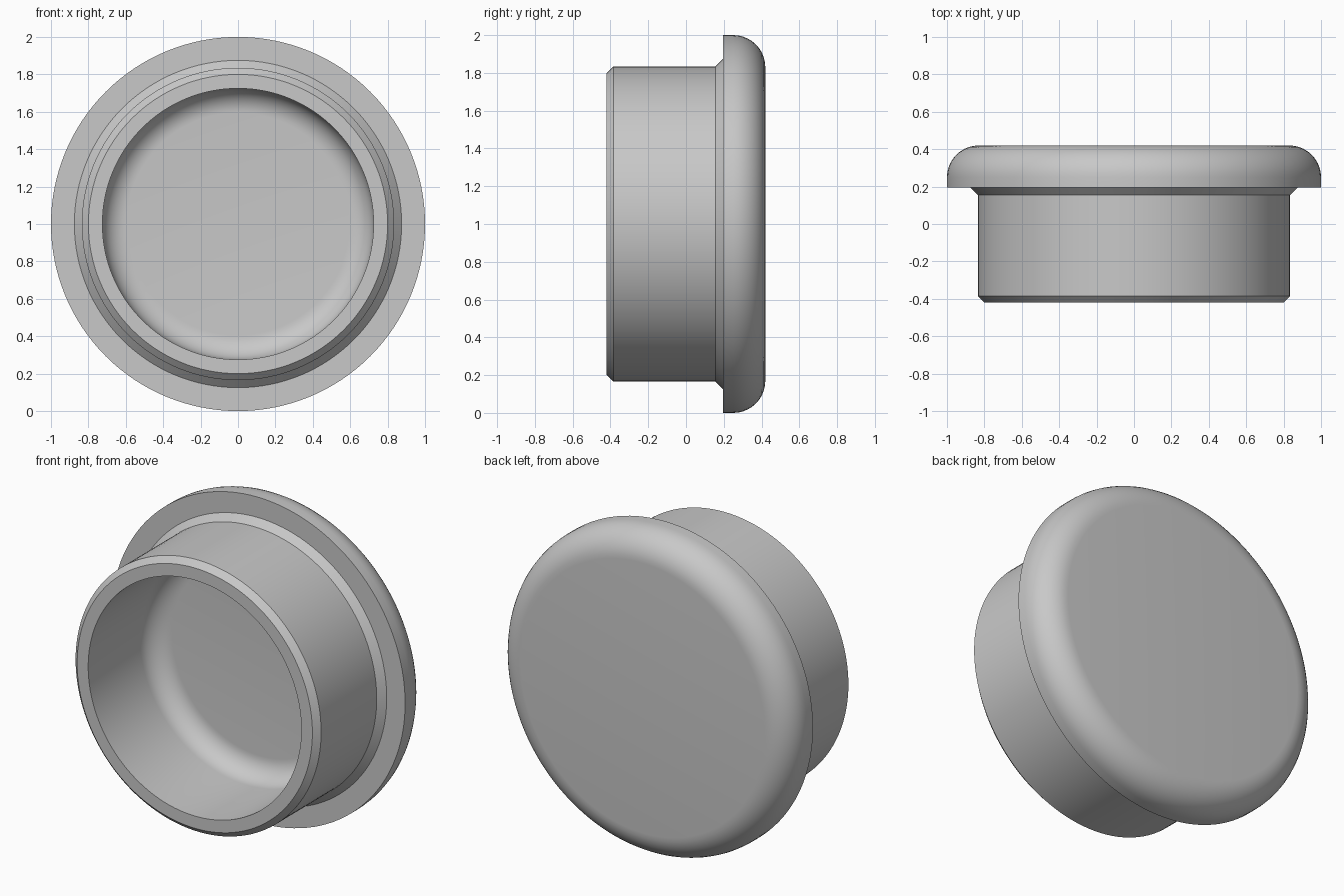
import bpy
import bmesh
from math import sin, cos, pi, radians
from mathutils import Vector

cube = bpy.data.objects.get("Cube")
if cube:
    bpy.data.objects.remove(cube, do_unlink=True)

SEGMENTS = 128

grey = bpy.data.materials.new("plain grey")
grey.use_nodes = True
colour = (0.58, 0.58, 0.58, 1)
grey.diffuse_color = colour
grey.node_tree.nodes["Principled BSDF"].inputs["Base Color"].default_value = colour


def fillet(r, y, radius, steps=10):
    """Quarter arc from the side wall round to the flat face, as (radius, y)."""
    return [(r + radius * cos(i / steps * pi / 2), y + radius * sin(i / steps * pi / 2))
            for i in range(steps + 1)]


def revolve(name, profile):
    """Spin a (radius, y) profile about the y axis through z = 1."""
    bm = bmesh.new()
    verts = [bm.verts.new((r, y, 1)) for r, y in profile]
    edges = [bm.edges.new(pair) for pair in zip(verts, verts[1:])]
    bmesh.ops.spin(bm, geom=verts + edges, cent=(0, 0, 1), axis=(0, 1, 0),
                   angle=2 * pi, steps=SEGMENTS, use_duplicate=False)
    bmesh.ops.remove_doubles(bm, verts=bm.verts[:], dist=0.0001)
    bmesh.ops.recalc_face_normals(bm, faces=bm.faces[:])
    mesh = bpy.data.meshes.new(name)
    bm.to_mesh(mesh)
    bm.free()
    mesh.materials.append(grey)
    obj = bpy.data.objects.new(name, mesh)
    bpy.context.collection.objects.link(obj)
    bpy.ops.object.select_all(action="DESELECT")
    obj.select_set(True)
    bpy.context.view_layer.objects.active = obj
    bpy.ops.object.shade_smooth_by_angle(angle=radians(30))
    return obj


# Hollow sleeve: rounded floor, straight bore, rim and front chamfer
bore = [(0, 0.21)] + fillet(0.595, 0.08, 0.13)[::-1]
sleeve = [(0.725, -0.42), (0.80, -0.42), (0.835, -0.385), (0.835, 0.155)]
# Wide flange: chamfered neck, flat underside, rounded back edge
flange = [(0.875, 0.195), (1, 0.195)] + fillet(0.83, 0.25, 0.17) + [(0, 0.42)]

revolve("plug_cap", bore + sleeve + flange)
